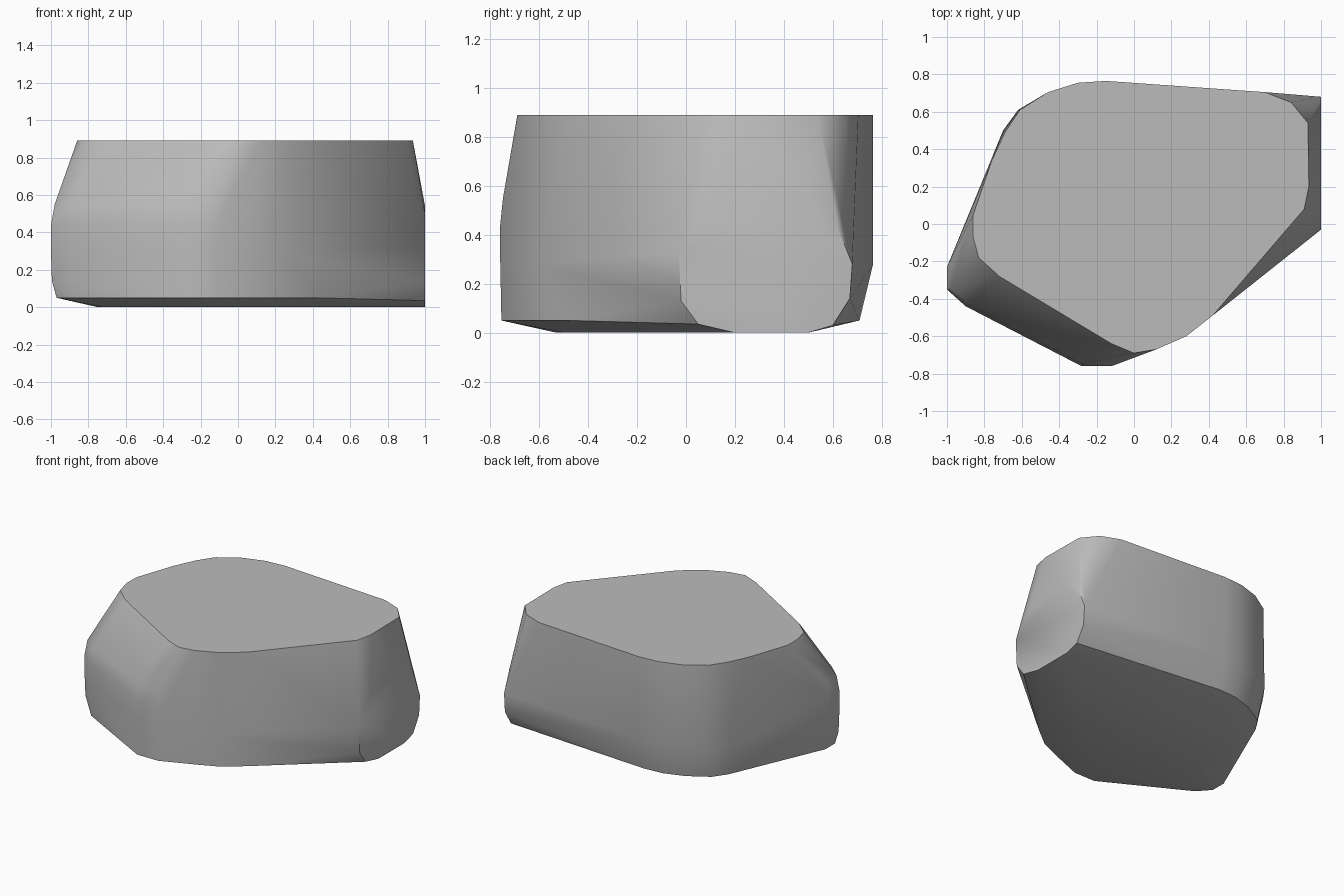
import bpy
import bmesh
from math import radians

# Remove the default cube
default_cube = bpy.data.objects.get("Cube")
if default_cube:
    bpy.data.objects.remove(default_cube, do_unlink=True)


def make_material(name, value):
    material = bpy.data.materials.new(name)
    material.use_nodes = True
    colour = (value, value, value, 1)
    material.diffuse_color = colour
    material.node_tree.nodes["Principled BSDF"].inputs["Base Color"].default_value = colour
    return material


def ring(bm, outline, height):
    """Add one horizontal outline of corner points."""
    for x, y in outline:
        bm.verts.new((x, y, height))


# Flat cut top of the boulder
top_outline = [
    (-.86, .05), (-.86, -.07), (-.83, -.18), (-.72, -.28),
    (-.12, -.64), (0, -.69), (.12, -.67), (.28, -.6), (.42, -.49),
    (.91, .08), (.935, .2), (.93, .54), (.84, .65), (.7, .705),
    (-.15, .765), (-.3, .755), (-.46, .705), (-.61, .61), (-.69, .49), (-.76, .34),
]

# Upright back and front corners shared by the middle heights
wall_outline = [
    (.12, -.67), (.28, -.6), (.42, -.49),
    (-.15, .765), (-.3, .755), (-.46, .705), (-.62, .61), (-.7, .5),
]

# Bulging lower corner on the front
bulge_outline = [(-1, -.23), (-1, -.35), (-.9, -.44), (-.28, -.76), (-.12, -.76)]

# Rounded lower edge and the base it stands on
foot_outline = [
    (-.97, -.23), (-.97, -.34), (-.89, -.43), (-.29, -.755), (-.12, -.755),
    (.12, -.66), (.28, -.59), (.42, -.48),
    (-.15, .71), (-.3, .7), (-.45, .65), (-.6, .56), (-.67, .46),
]
base_outline = [
    (1, .2), (1, .5), (-.3, .5), (-.58, .32),
    (-.75, -.1), (-.72, -.3), (-.3, -.53), (0, -.5),
]

# Sheared flat side, as depth and height
side_outline = [
    (.05, .035), (-.02, .13), (-.03, .33), (.1, .5), (.5, .54),
    (.62, .43), (.68, .28), (.67, .14), (.6, .03),
]

bm = bmesh.new()
ring(bm, top_outline, .89)
ring(bm, wall_outline, .28)
ring(bm, bulge_outline, .3)
ring(bm, bulge_outline, .44)
ring(bm, [(x * .995, y * .99) for x, y in bulge_outline], .14)
ring(bm, [(x * .98, y * .985) for x, y in bulge_outline], .55)
ring(bm, foot_outline, .05)
ring(bm, base_outline, 0)
for y, z in side_outline:
    bm.verts.new((1, y, z))

# Wrap the outlines in one chiselled skin
hull = bmesh.ops.convex_hull(bm, input=bm.verts)
unused = {v for v in hull["geom_interior"] + hull["geom_unused"]
          if isinstance(v, bmesh.types.BMVert)}
bmesh.ops.delete(bm, geom=list(unused), context="VERTS")
bmesh.ops.dissolve_limit(bm, angle_limit=radians(1), verts=bm.verts, edges=bm.edges)
bmesh.ops.recalc_face_normals(bm, faces=bm.faces)

mesh = bpy.data.meshes.new("boulder")
bm.to_mesh(mesh)
bm.free()
boulder = bpy.data.objects.new("boulder", mesh)
bpy.context.collection.objects.link(boulder)
mesh.materials.append(make_material("stone grey", .5))

# Soft worn corners, crisp cuts
bpy.ops.object.select_all(action="DESELECT")
boulder.select_set(True)
bpy.context.view_layer.objects.active = boulder
bpy.ops.object.shade_smooth_by_angle(angle=radians(30))
